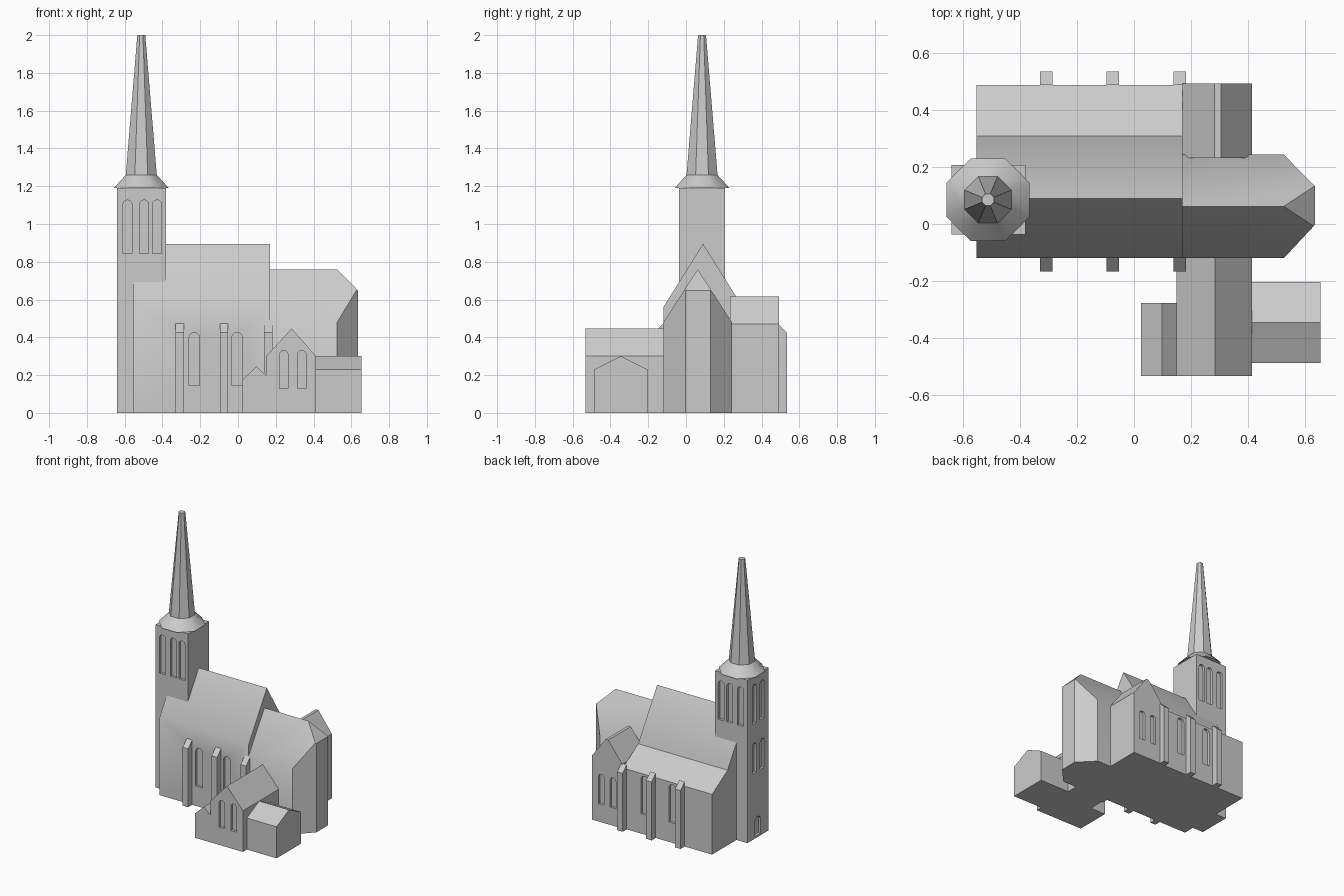
import bpy, bmesh, math
from mathutils import Vector

if "Cube" in bpy.data.objects:
    bpy.data.objects.remove(bpy.data.objects["Cube"])

stone = bpy.data.materials.new("stone grey")
stone.diffuse_color = (0.6, 0.6, 0.6, 1)
stone.use_nodes = True
stone.node_tree.nodes["Principled BSDF"].inputs["Base Color"].default_value = stone.diffuse_color


def prism(name, pts, axis, a, b):
    """Extrude a closed profile along x (pts = y,z) or y (pts = x,z) from a to b."""
    bm = bmesh.new()
    place = (lambda p, t: (t, p[0], p[1])) if axis == 'x' else (lambda p, t: (p[0], t, p[1]))
    face = bm.faces.new([bm.verts.new(place(p, a)) for p in pts])
    ext = bmesh.ops.extrude_face_region(bm, geom=[face], use_keep_orig=True)['geom']
    move = (b - a, 0, 0) if axis == 'x' else (0, b - a, 0)
    bmesh.ops.translate(bm, verts=[v for v in ext if isinstance(v, bmesh.types.BMVert)], vec=move)
    bmesh.ops.recalc_face_normals(bm, faces=bm.faces[:])
    return finish(name, bm)


def finish(name, bm):
    me = bpy.data.meshes.new(name)
    bm.to_mesh(me)
    bm.free()
    me.materials.append(stone)
    ob = bpy.data.objects.new(name, me)
    bpy.context.collection.objects.link(ob)
    return ob


def cut_off(ob, co, no):
    """Slice away everything on the normal side of a plane and cap the cut."""
    bm = bmesh.new()
    bm.from_mesh(ob.data)
    geom = bm.verts[:] + bm.edges[:] + bm.faces[:]
    bmesh.ops.bisect_plane(bm, geom=geom, plane_co=co, plane_no=no, clear_outer=True)
    bmesh.ops.holes_fill(bm, edges=[e for e in bm.edges if e.is_boundary], sides=0)
    bmesh.ops.recalc_face_normals(bm, faces=bm.faces[:])
    bm.to_mesh(ob.data)
    bm.free()


def arch(c, w, z0, z1):
    """Round-headed window outline."""
    r = w / 2
    top = [(c + r * math.cos(i * math.pi / 8), z1 - r + r * math.sin(i * math.pi / 8)) for i in range(9)]
    return [(c - r, z0), (c + r, z0)] + top


def recess(ob, axis, wall, windows, depth=0.018):
    """Sink round-headed windows into a wall plane."""
    for c, w, z0, z1 in windows:
        cutter = prism("cutter", arch(c, w, z0, z1), axis, wall - depth, wall + depth)
        mod = ob.modifiers.new("window", 'BOOLEAN')
        mod.operation, mod.solver, mod.object = 'DIFFERENCE', 'EXACT', cutter
        bpy.context.view_layer.objects.active = ob
        bpy.ops.object.modifier_apply(modifier=mod.name)
        bpy.data.objects.remove(cutter)


def octagon_cone(name, center, r1, r2, z1, z2):
    """Tapered octagon, sized by flat-side distance, flats facing the axes."""
    bm = bmesh.new()
    k = 1 / math.cos(math.pi / 8)
    rings = []
    for r, z in ((r1 * k, z1), (r2 * k, z2)):
        angles = [(i + 0.5) * math.pi / 4 for i in range(8)]
        rings.append([bm.verts.new((center[0] + r * math.cos(a), center[1] + r * math.sin(a), z))
                      for a in angles])
    low, high = rings
    for i in range(8):
        j = (i + 1) % 8
        bm.faces.new((low[i], low[j], high[j], high[i]))
    bm.faces.new(low[::-1])
    bm.faces.new(high)
    return finish(name, bm)


# nave with steep roof, and north aisle under a shallower roof
nave = prism("nave", [(-0.12, 0), (0.308, 0), (0.308, 0.548), (0.09, 0.895), (-0.12, 0.56)], 'x', -0.552, 0.17)
aisle = prism("north_aisle", [(0.308, 0), (0.487, 0), (0.487, 0.44), (0.308, 0.548)], 'x', -0.552, 0.17)
nave_windows = [(-0.231, 0.056, 0.145, 0.425), (-0.005, 0.056, 0.145, 0.425)]
recess(nave, 'y', -0.12, nave_windows)
recess(aisle, 'y', 0.487, nave_windows)

# buttresses on both long walls
for side, wall, s in (("south", -0.12, -1), ("north", 0.487, 1)):
    for i, x in enumerate((-0.308, -0.074, 0.16)):
        out = wall + s * 0.047
        prism(f"{side}_buttress_{i + 1}", [(wall, 0), (out, 0), (out, 0.426), (wall, 0.473)],
              'x', x - 0.022, x + 0.022)

# choir, cut down to a three-sided apse with a hipped end
choir = prism("choir", [(-0.12, 0), (0.243, 0), (0.243, 0.48), (0.062, 0.76), (-0.12, 0.48)], 'x', 0.17, 0.635)
cut_off(choir, Vector((0.525, -0.12, 0)), Vector((0.118, -0.11, 0)))
cut_off(choir, Vector((0.525, 0.243, 0)), Vector((0.112, 0.11, 0)))
cut_off(choir, Vector((0.525, 0, 0.76)), Vector((0.112, 0, 0.11)))

# north transept
transept = prism("north_transept", [(0.17, 0), (0.413, 0), (0.413, 0.47), (0.305, 0.615), (0.283, 0.615),
                                    (0.17, 0.47)], 'y', 0.232, 0.493)
recess(transept, 'y', 0.493, [(0.245, 0.046, 0.13, 0.35), (0.34, 0.046, 0.13, 0.35)])

# south annex with its two small side wings
annex = prism("south_annex", [(0.149, 0), (0.413, 0), (0.413, 0.3), (0.284, 0.447), (0.149, 0.3)],
              'y', -0.533, -0.12)
recess(annex, 'y', -0.533, [(0.242, 0.045, 0.13, 0.33), (0.338, 0.045, 0.13, 0.33)])
prism("west_wing", [(0.025, 0), (0.149, 0), (0.149, 0.198), (0.098, 0.246), (0.025, 0.177)],
      'y', -0.533, -0.277)
prism("east_wing", [(-0.487, 0), (-0.203, 0), (-0.203, 0.23), (-0.345, 0.3), (-0.487, 0.23)],
      'x', 0.413, 0.653)

# west tower with belfry openings, mid windows and door
tower = prism("tower", [(-0.036, 0), (0.206, 0), (0.206, 1.19), (-0.036, 1.19)], 'x', -0.64, -0.38)
belfry = [(x, 0.047, 0.843, 1.127) for x in (-0.585, -0.497, -0.428)]
recess(tower, 'y', -0.036, belfry)
recess(tower, 'y', 0.206, belfry)
for y in (0.035, 0.125):
    recess(tower, 'x', -0.64, [(y, 0.047, 0.843, 1.127), (y, 0.047, 0.48, 0.7)])
recess(tower, 'x', -0.64, [(0.087, 0.065, 0.015, 0.15)])

# octagonal skirt roof and spire
octagon_cone("spire_skirt", (-0.512, 0.085), 0.145, 0.082, 1.19, 1.26)
octagon_cone("spire", (-0.512, 0.085), 0.082, 0.021, 1.26, 2.0)

# soft shading over gentle bends, crisp elsewhere
for ob in bpy.context.collection.objects:
    ob.select_set(True)
bpy.context.view_layer.objects.active = nave
bpy.ops.object.shade_smooth_by_angle(angle=math.radians(35))
